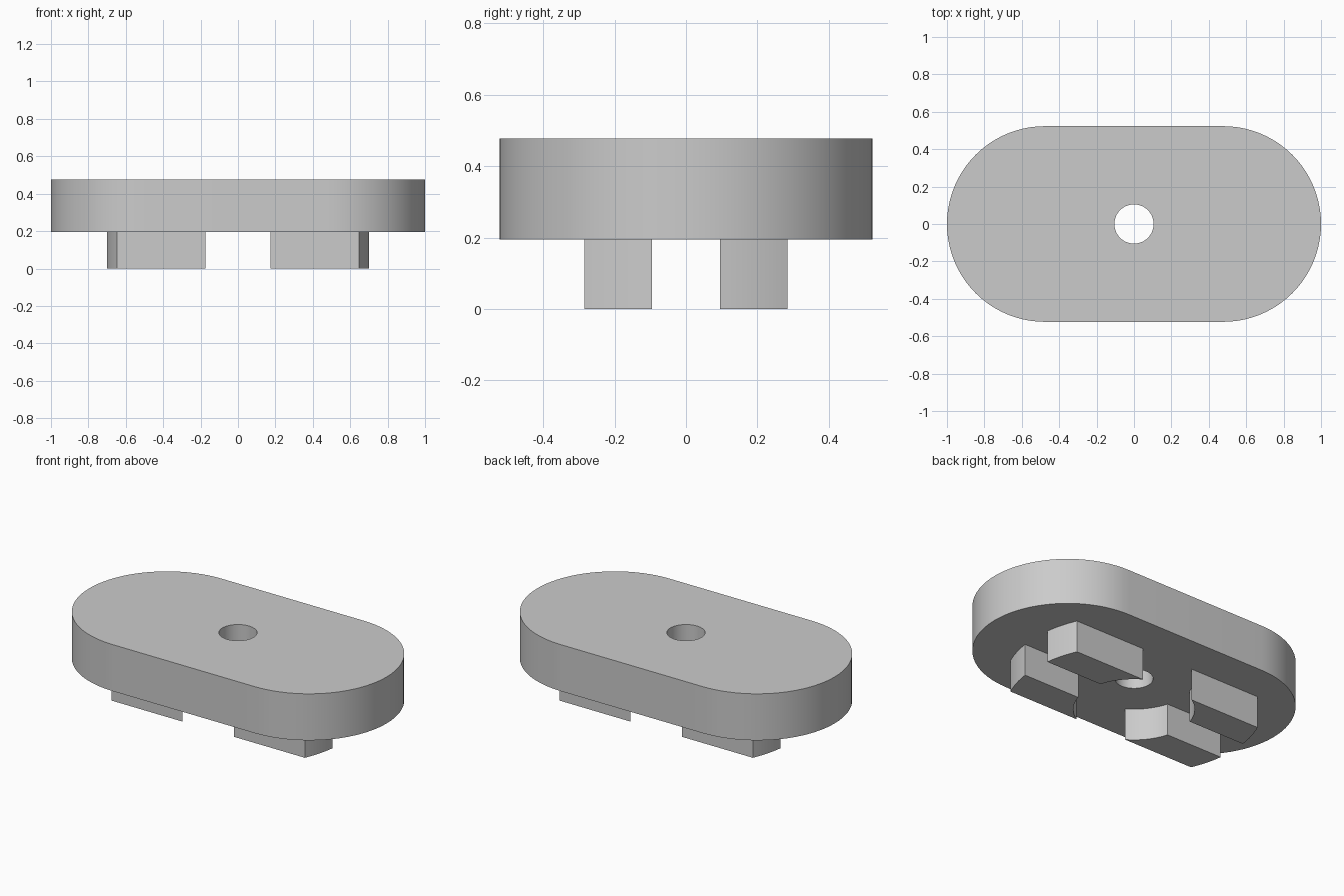
import bpy, bmesh
from math import sin, cos, asin, pi, radians

cube = bpy.data.objects.get("Cube")
if cube:
    bpy.data.objects.remove(cube, do_unlink=True)

GREY = (0.6, 0.6, 0.6, 1)
mat = bpy.data.materials.new("light grey plastic")
mat.use_nodes = True
mat.diffuse_color = GREY
mat.node_tree.nodes["Principled BSDF"].inputs["Base Color"].default_value = GREY


def arc(cx, radius, start, end, steps):
    angles = [start + (end - start) * i / steps for i in range(steps + 1)]
    return [(cx + radius * cos(a), radius * sin(a)) for a in angles]


def prism(name, loops, bottom, top):
    """Fill closed outlines (later ones are holes) and extrude them upward."""
    bm = bmesh.new()
    edges = []
    for loop in loops:
        verts = [bm.verts.new((x, y, bottom)) for x, y in loop]
        edges += [bm.edges.new((v, verts[i - 1])) for i, v in enumerate(verts)]
    bmesh.ops.triangle_fill(bm, edges=edges, use_beauty=True)
    raised = bmesh.ops.extrude_face_region(bm, geom=bm.faces[:], use_keep_orig=True)
    moved = [g for g in raised["geom"] if isinstance(g, bmesh.types.BMVert)]
    bmesh.ops.translate(bm, verts=moved, vec=(0, 0, top - bottom))
    bmesh.ops.recalc_face_normals(bm, faces=bm.faces[:])
    mesh = bpy.data.meshes.new(name)
    bm.to_mesh(mesh)
    bm.free()
    mesh.materials.append(mat)
    obj = bpy.data.objects.new(name, mesh)
    bpy.context.collection.objects.link(obj)
    bpy.ops.object.select_all(action="DESELECT")
    obj.select_set(True)
    bpy.context.view_layer.objects.active = obj
    bpy.ops.object.shade_smooth_by_angle(angle=radians(30))
    return obj


# Rounded plate with a round through hole
END_R = 0.523
PLATE_BOTTOM, PLATE_TOP = 0.195, 0.477
outline = (arc(1 - END_R, END_R, -pi / 2, pi / 2, 40)
           + arc(END_R - 1, END_R, pi / 2, 3 * pi / 2, 40))
hole = arc(0, 0.105, 0, 2 * pi, 48)[:-1]
prism("plate", [outline, hole], PLATE_BOTTOM, PLATE_TOP)

# Four feet: bars with ends cut by two circles around the hole
INNER_R, OUTER_R = 0.334, 0.708
NEAR, FAR = 0.095, 0.285
foot = (arc(0, OUTER_R, asin(NEAR / OUTER_R), asin(FAR / OUTER_R), 8)
        + arc(0, INNER_R, asin(FAR / INNER_R), asin(NEAR / INNER_R), 12))
for side, sx in (("left", 1), ("right", -1)):
    for end, sy in (("back", 1), ("front", -1)):
        prism(f"{end}_{side}_foot", [[(sx * x, sy * y) for x, y in foot]],
              0, PLATE_BOTTOM)
